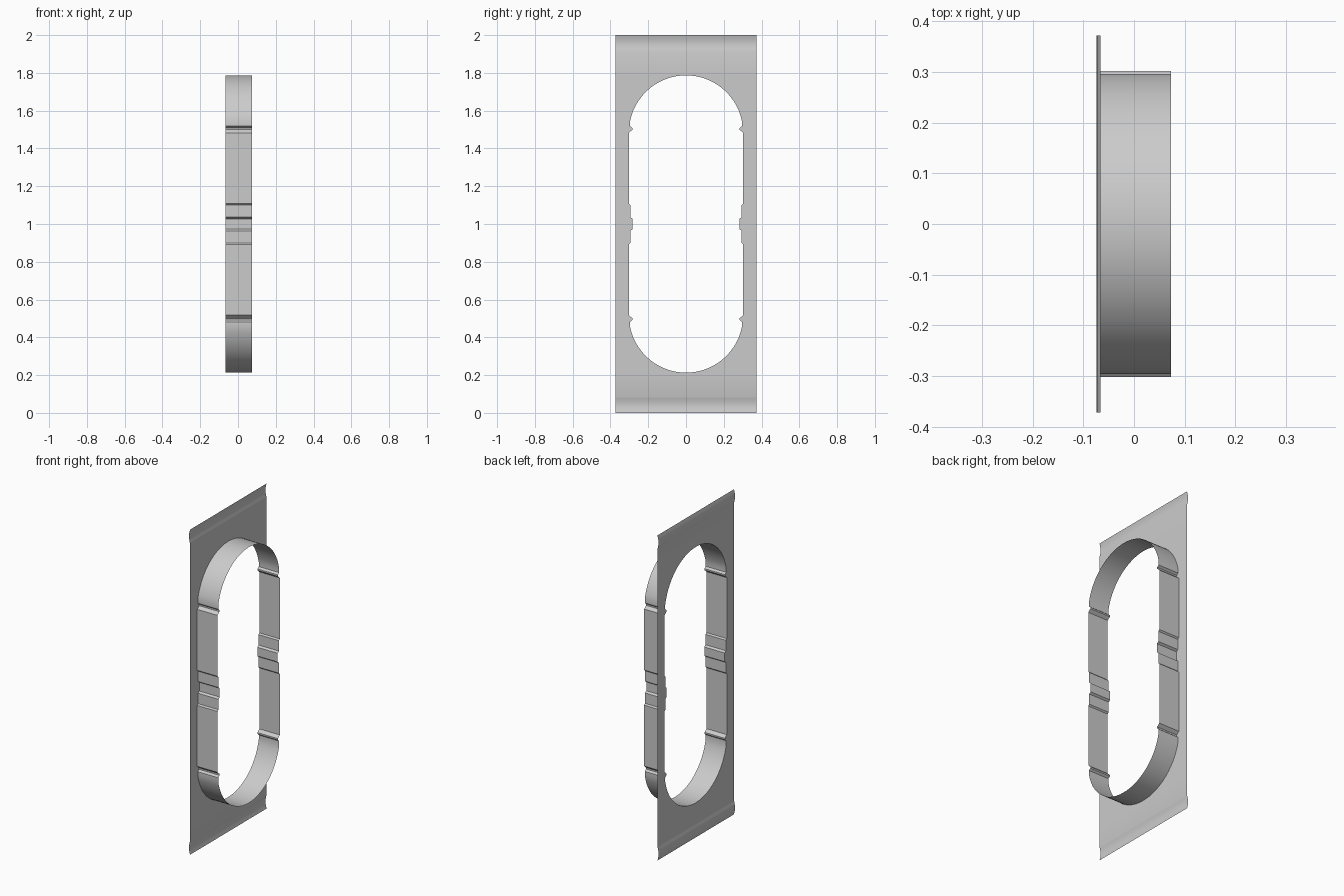
import bpy, bmesh, math

cube = bpy.data.objects.get("Cube")
if cube:
    bpy.data.objects.remove(cube, do_unlink=True)

grey = bpy.data.materials.new("plain grey")
grey.use_nodes = True
colour = (0.6, 0.6, 0.6, 1)
grey.diffuse_color = colour
grey.node_tree.nodes["Principled BSDF"].inputs["Base Color"].default_value = colour

X_PLATE, X_RIM = -0.066, 0.073
HALF_W, RADIUS, ARC_Z = 0.372, 0.302, 1.485

# Upper quarter of the opening as (y, z): centre ridge, straight side, notch, arc
upper = [(0.282, 1.027), (0.294, 1.036), (0.294, 1.1), (0.302, 1.108),
         (0.302, 1.483), (0.284, 1.499), (0.284, 1.508), (0.296, 1.518)]
STEPS = 16
for i in range(2, STEPS + 1):
    a = math.pi / 2 * i / STEPS
    upper.append((RADIUS * math.cos(a), ARC_Z + RADIUS * math.sin(a)))
upper[-1] = (0.0, upper[-1][1])
half = [(y, 2 - z) for y, z in reversed(upper)] + upper


def finish(name, bm):
    bmesh.ops.remove_doubles(bm, verts=bm.verts, dist=1e-5)
    mesh = bpy.data.meshes.new(name)
    bm.to_mesh(mesh)
    bm.free()
    mesh.materials.append(grey)
    obj = bpy.data.objects.new(name, mesh)
    bpy.context.collection.objects.link(obj)
    bpy.ops.object.select_all(action='DESELECT')
    obj.select_set(True)
    bpy.context.view_layer.objects.active = obj
    bpy.ops.object.shade_smooth_by_angle(angle=math.radians(25))
    return obj


def quad(bm, points, flip=False):
    verts = [bm.verts.new(p) for p in points]
    bm.faces.new(verts[::-1] if flip else verts)


# Face plate: strips beside the opening, then the ends with curled lips
plate = bmesh.new()
for side in (1, -1):
    for (y0, z0), (y1, z1) in zip(half, half[1:]):
        quad(plate, [(X_PLATE, side * y0, z0), (X_PLATE, side * HALF_W, z0),
                     (X_PLATE, side * HALF_W, z1), (X_PLATE, side * y1, z1)], side < 0)

lip = [(X_PLATE, half[-1][1]), (X_PLATE, 1.915)]
for i in range(1, 11):
    t = i / 10
    lip.append((X_PLATE - 0.0075 * math.sin(math.pi * t), 1.915 + 0.085 * t))
for end in (1, -1):
    for (x0, z0), (x1, z1) in zip(lip, lip[1:]):
        za, zb = 1 + end * (z0 - 1), 1 + end * (z1 - 1)
        for side in (1, -1):
            quad(plate, [(x0, 0, za), (x0, side * HALF_W, za),
                         (x1, side * HALF_W, zb), (x1, 0, zb)], side * end < 0)
finish("face_plate", plate)

# Sleeve: the opening's outline swept back from the plate
sleeve = bmesh.new()
for side in (1, -1):
    for (y0, z0), (y1, z1) in zip(half, half[1:]):
        quad(sleeve, [(X_PLATE, side * y0, z0), (X_PLATE, side * y1, z1),
                      (X_RIM, side * y1, z1), (X_RIM, side * y0, z0)], side < 0)
finish("opening_sleeve", sleeve)
